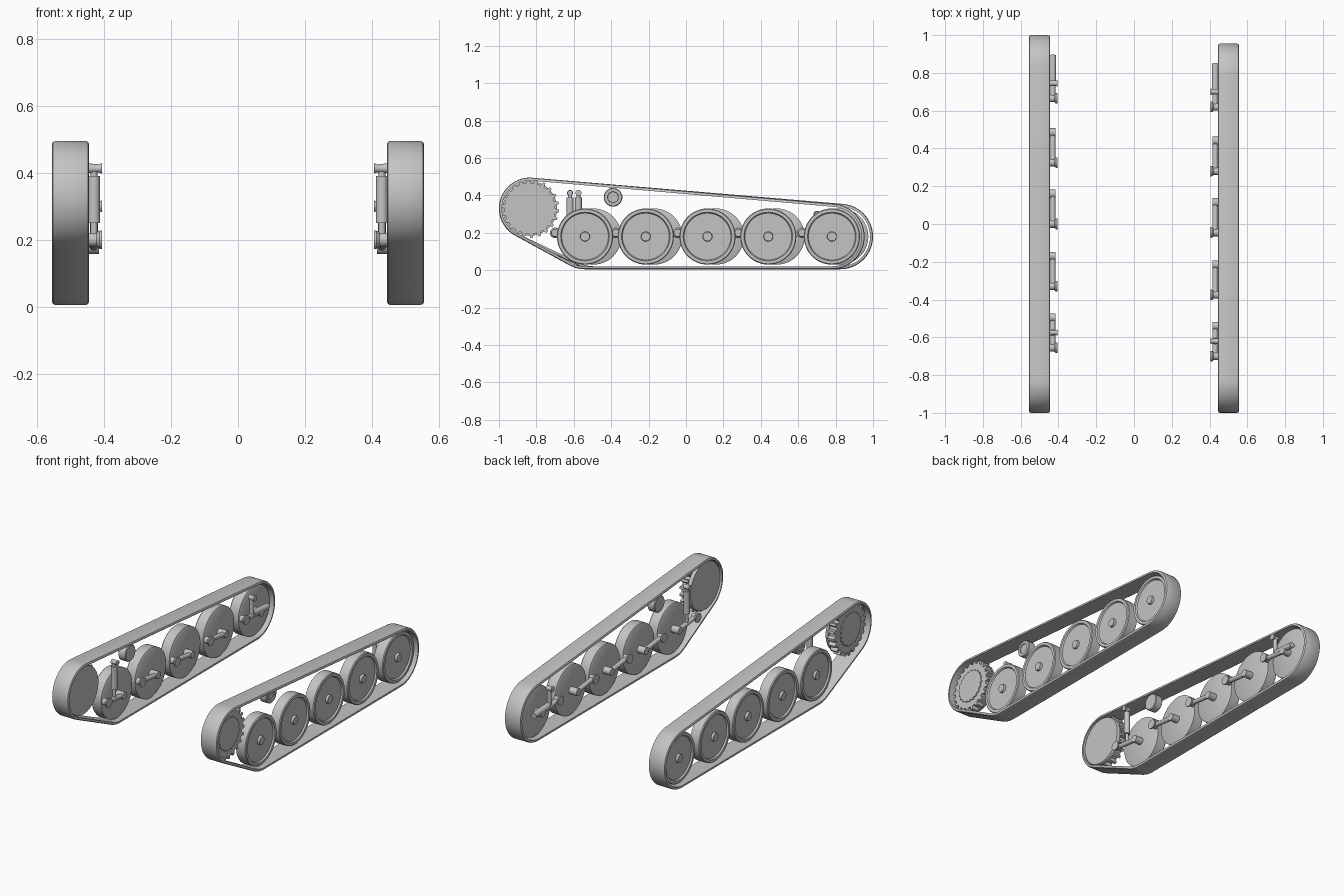
import bpy, bmesh, math
from mathutils import Vector

if "Cube" in bpy.data.objects:
    bpy.data.objects.remove(bpy.data.objects["Cube"])

grey = bpy.data.materials.new("plain_grey")
grey.use_nodes = True
grey.diffuse_color = (0.55, 0.55, 0.55, 1)
grey.node_tree.nodes["Principled BSDF"].inputs["Base Color"].default_value = (0.55, 0.55, 0.55, 1)


def finish(name, bm):
    bmesh.ops.remove_doubles(bm, verts=bm.verts, dist=1e-5)
    bmesh.ops.recalc_face_normals(bm, faces=bm.faces)
    mesh = bpy.data.meshes.new(name)
    bm.to_mesh(mesh)
    bm.free()
    mesh.materials.append(grey)
    obj = bpy.data.objects.new(name, mesh)
    bpy.context.collection.objects.link(obj)
    bpy.ops.object.select_all(action='DESELECT')
    obj.select_set(True)
    bpy.context.view_layer.objects.active = obj
    bpy.ops.object.shade_smooth_by_angle(angle=math.radians(32))
    return obj


def loft(bm, rings, closed=False):
    """Bridge equal rings of points; cap the ends unless closed."""
    loops = [[bm.verts.new(p) for p in ring] for ring in rings]
    n = len(loops[0])
    for a, b in zip(loops, loops[1:] + (loops[:1] if closed else [])):
        for i in range(n):
            j = (i + 1) % n
            bm.faces.new((a[i], a[j], b[j], b[i]))
    if not closed:
        bm.faces.new(loops[0])
        bm.faces.new(loops[-1])


def lathe(name, side, y, z, profile, seg=48):
    """Turn (x, radius) points about the sideways axis."""
    bm = bmesh.new()
    angles = [math.tau * i / seg for i in range(seg)]
    loft(bm, [[(side * x, y + r * math.cos(a), z + r * math.sin(a)) for a in angles]
              for x, r in profile])
    return finish(name, bm)


def rod(name, start, end, radius, seg=16):
    start, end = Vector(start), Vector(end)
    axis = (end - start).normalized()
    u = axis.orthogonal().normalized()
    v = axis.cross(u)
    ring = [u * math.cos(math.tau * i / seg) + v * math.sin(math.tau * i / seg) for i in range(seg)]
    bm = bmesh.new()
    loft(bm, [[p + d * radius for d in ring] for p in (start, end)])
    return finish(name, bm)


def gear(name, side, y, z, x0, x1, root, tip, teeth):
    bm = bmesh.new()
    outline = []
    for t in range(teeth):
        for f, r in ((0, root), (0.4, root), (0.55, tip), (0.85, tip)):
            a = math.tau * (t + f) / teeth
            outline.append((y + r * math.cos(a), z + r * math.sin(a)))
    loft(bm, [[(side * x, p, q) for p, q in outline] for x in (x0, x1)])
    return finish(name, bm)


def belt(name, side, circles):
    """Sweep the band section around the outer tangents of the circles."""
    normals = []
    for i, (y, z, r) in enumerate(circles):
        y2, z2, r2 = circles[(i + 1) % len(circles)]
        d = math.hypot(y2 - y, z2 - z)
        normals.append(math.atan2(z2 - z, y2 - y) - math.acos((r - r2) / d))
    section = [(0.445, -0.016), (0.445, -0.008), (0.448, -0.003), (0.455, 0),
               (0.545, 0), (0.552, -0.003), (0.555, -0.008), (0.555, -0.016)]
    rings = []
    for i, (y, z, r) in enumerate(circles):
        a0 = normals[i - 1]
        sweep = (normals[i] - a0) % math.tau
        steps = max(4, int(sweep / 0.09))
        for k in range(steps + 1):
            a = a0 + sweep * k / steps
            rings.append([(side * x, y + (r + o) * math.cos(a), z + (r + o) * math.sin(a))
                          for x, o in section])
    bm = bmesh.new()
    loft(bm, rings, closed=True)
    return finish(name, bm)


WHEEL_Z, PIVOT_Z = 0.18, 0.2
SPROCKET = (-0.835, 0.33)
wheel_profile = [(0.465, 0.001), (0.465, 0.14), (0.47, 0.15), (0.53, 0.15), (0.535, 0.146),
                 (0.535, 0.13), (0.526, 0.125), (0.526, 0.026), (0.54, 0.024), (0.54, 0.001)]

for label, side, shift in (("left", 1, 0.0), ("right", -1, 0.045)):
    wheels = [y + shift for y in (-0.54, -0.215, 0.115, 0.44, 0.78)]

    # track band
    belt(label + "_track_band", side, [(wheels[0], WHEEL_Z, 0.175),
         (wheels[-1], WHEEL_Z, 0.175), SPROCKET + (0.165,)])

    # drive sprocket: smooth inner disc, toothed ring and hub plate
    lathe(label + "_sprocket_disc", side, *SPROCKET,
          [(0.455, 0.001), (0.455, 0.143), (0.46, 0.146), (0.475, 0.146), (0.475, 0.001)])
    gear(label + "_sprocket_teeth", side, *SPROCKET, 0.475, 0.52, 0.136, 0.157, 22)
    gear(label + "_sprocket_hub", side, *SPROCKET, 0.515, 0.526, 0.094, 0.1, 20)

    # return roller under the upper run
    lathe(label + "_return_roller", side, -0.39, 0.39,
          [(0.45, 0.001), (0.45, 0.046), (0.454, 0.05), (0.496, 0.05), (0.5, 0.046),
           (0.5, 0.03), (0.495, 0.028), (0.495, 0.001)], 32)

    # road wheels with trailing arms
    for n, y in enumerate(wheels, 1):
        tag = f"{label}_{n}"
        pivot = y - 0.16
        lathe(tag + "_road_wheel", side, y, WHEEL_Z, wheel_profile)
        lathe(tag + "_axle", side, y, WHEEL_Z,
              [(0.415, 0.001), (0.415, 0.022), (0.47, 0.022), (0.47, 0.001)], 20)
        lathe(tag + "_arm_pivot", side, pivot, PIVOT_Z,
              [(0.406, 0.001), (0.406, 0.028), (0.413, 0.028), (0.422, 0.02),
               (0.445, 0.02), (0.445, 0.001)], 20)
        rod(tag + "_arm", (side * 0.43, pivot, PIVOT_Z), (side * 0.43, y, WHEEL_Z), 0.014)

    # upright front damper
    x, y = side * 0.43, -0.62 + shift
    rod(label + "_front_damper_body", (x, y, 0.25), (x, y, 0.39), 0.018)
    rod(label + "_front_damper_rod", (x, y, 0.19), (x, y, 0.41), 0.01)
    lathe(label + "_front_damper_pin", side, y, 0.413,
          [(0.406, 0.001), (0.406, 0.016), (0.415, 0.012), (0.436, 0.014),
           (0.445, 0.014), (0.445, 0.001)], 16)

    # lying rear damper with its raised link
    y = 0.70 + shift
    rod(label + "_rear_damper_body", (x, y + 0.01, 0.2), (x, y + 0.15, 0.19), 0.018)
    rod(label + "_rear_damper_link", (x, y, 0.19), (x, y, 0.3), 0.012)
    lathe(label + "_rear_damper_pin", side, y, 0.3,
          [(0.406, 0.001), (0.406, 0.018), (0.415, 0.014), (0.445, 0.014), (0.445, 0.001)], 16)
